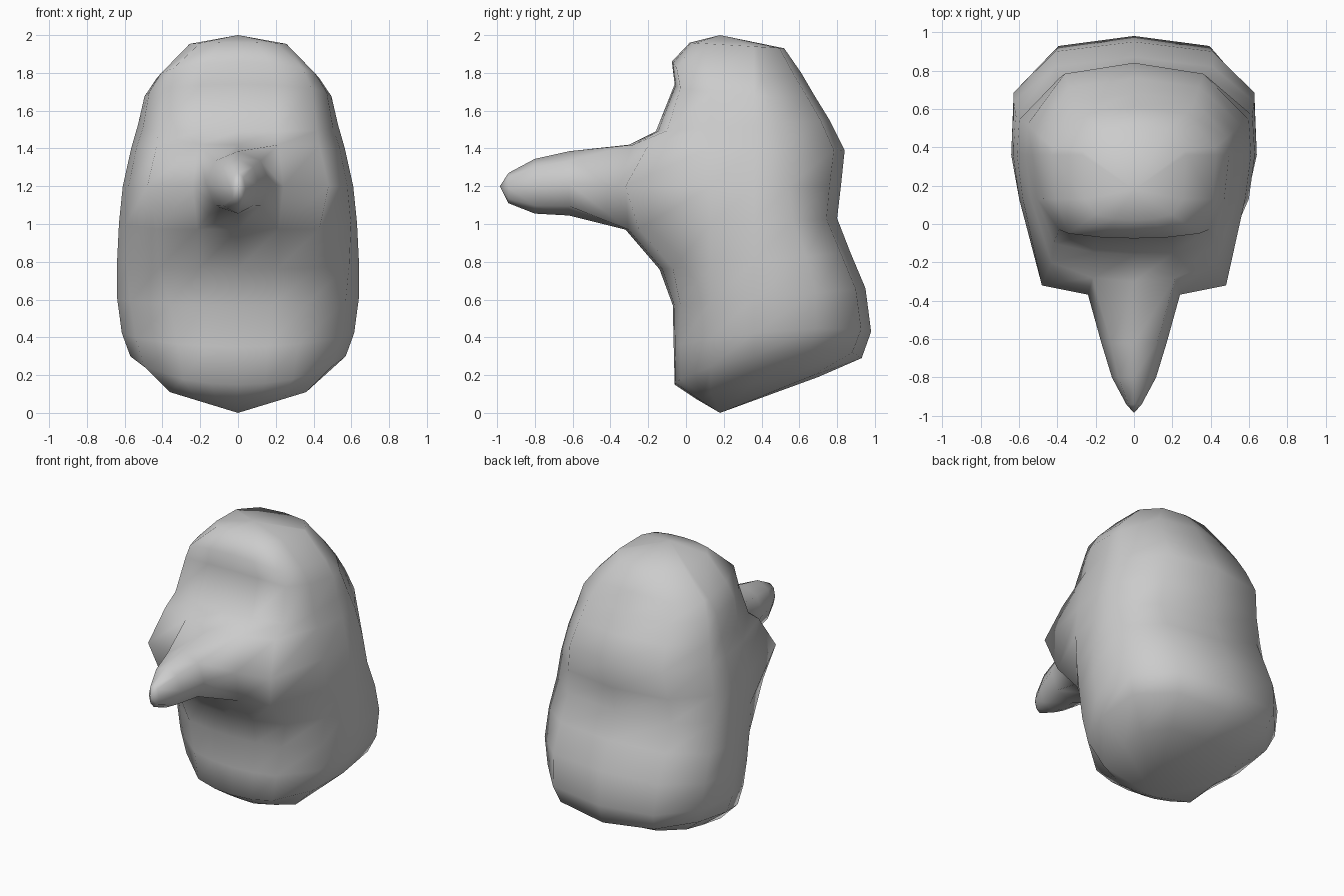
import bpy, bmesh
from math import sin, cos, pi

if "Cube" in bpy.data.objects:
    bpy.data.objects.remove(bpy.data.objects["Cube"])

# Cross-sections, bottom to top:
# front z, front y, back z, back y, half width, front corner x, front corner y
SECTIONS = [
    (.07, .06, .19, .70, .38, .23, .09),
    (.15, -.06, .29, .93, .57, .29, -.03),
    (.35, -.065, .43, .98, .615, .32, -.03),
    (.57, -.07, .66, .95, .64, .36, -.03),
    (.76, -.14, .85, .87, .64, .42, -.07),
    (.97, -.32, 1.03, .80, .63, .43, -.25),
    (1.20, -.38, 1.20, .82, .61, .48, -.32),
    (1.42, -.30, 1.39, .84, .565, .43, -.20),
    (1.49, -.16, 1.55, .76, .53, .42, -.10),
    (1.74, -.06, 1.68, .68, .495, .39, -.03),
    (1.86, -.075, 1.80, .61, .43, .34, -.05),
    (1.96, .02, 1.93, .52, .27, .20, .05),
]
LIFT = {0: .03, 1: .09, 2: .04, 9: -.03, 10: -.05}  # edge height at the sides
SIDE = {1: .87, 2: .88, 3: .89, 4: .92}             # narrowing of the front sides
BACK = {3: .26, 4: .23, 5: .21, 6: .23, 7: .28, 8: .30, 9: .31, 10: .31}
# Beak rings: y, centre z, half width, half height
BEAK = [(-.62, 1.215, .17, .17), (-.80, 1.20, .115, .145), (-.94, 1.19, .04, .08)]

bm = bmesh.new()


def section(i, zf, yf, zb, yb, w, cx, cy):
    """Closed ring of 14 verts, counted from front centre round the +x side."""
    d = yb - yf
    half = [(.5 * cx, yf + .2 * (cy - yf)), (cx, cy), (SIDE.get(i, .95) * w, .13),
            (w, .36), (.98 * w, yb - BACK.get(i, .28) * d), (.64 * w, yb - .05 * d)]
    pts = [(0, yf)] + half + [(0, yb)] + [(-x, y) for x, y in reversed(half)]
    lift = LIFT.get(i, 0)
    return [bm.verts.new((x, y, zf + (zb - zf) * (y - yf) / d + lift * (x / w) ** 2))
            for x, y in pts]


def bridge(a, b, skip=()):
    n = len(a)
    for i in range(n):
        if i not in skip:
            j = (i + 1) % n
            bm.faces.new((a[i], a[j], b[j], b[i]))


def cap(ring, co):
    tip = bm.verts.new(co)
    for i in range(len(ring)):
        bm.faces.new((ring[i - 1], ring[i], tip))


# Head and body, leaving an opening for the beak
rings = [section(i, *s) for i, s in enumerate(SECTIONS)]
for i in range(len(rings) - 1):
    bridge(rings[i], rings[i + 1], skip=(0, 13) if i in (5, 6) else ())
cap(rings[0], (0, .18, 0))
cap(rings[-1], (0, .18, 2))

# Beak grown from the opening
lo, mid, hi = rings[5:8]
loop = [lo[0], lo[1], mid[1], hi[1], hi[0], hi[-1], mid[-1], lo[-1]]
for y, cz, rx, rz in BEAK:
    nxt = [bm.verts.new((rx * sin(k * pi / 4), y, cz - rz * cos(k * pi / 4)))
           for k in range(8)]
    bridge(loop, nxt)
    loop = nxt
cap(loop, (0, -.985, 1.2))
bm.verts.remove(mid[0])

bmesh.ops.recalc_face_normals(bm, faces=bm.faces)
for f in bm.faces:
    f.smooth = True
mesh = bpy.data.meshes.new("beaked_head")
bm.to_mesh(mesh)
bm.free()
bpy.context.collection.objects.link(bpy.data.objects.new("beaked_head", mesh))
